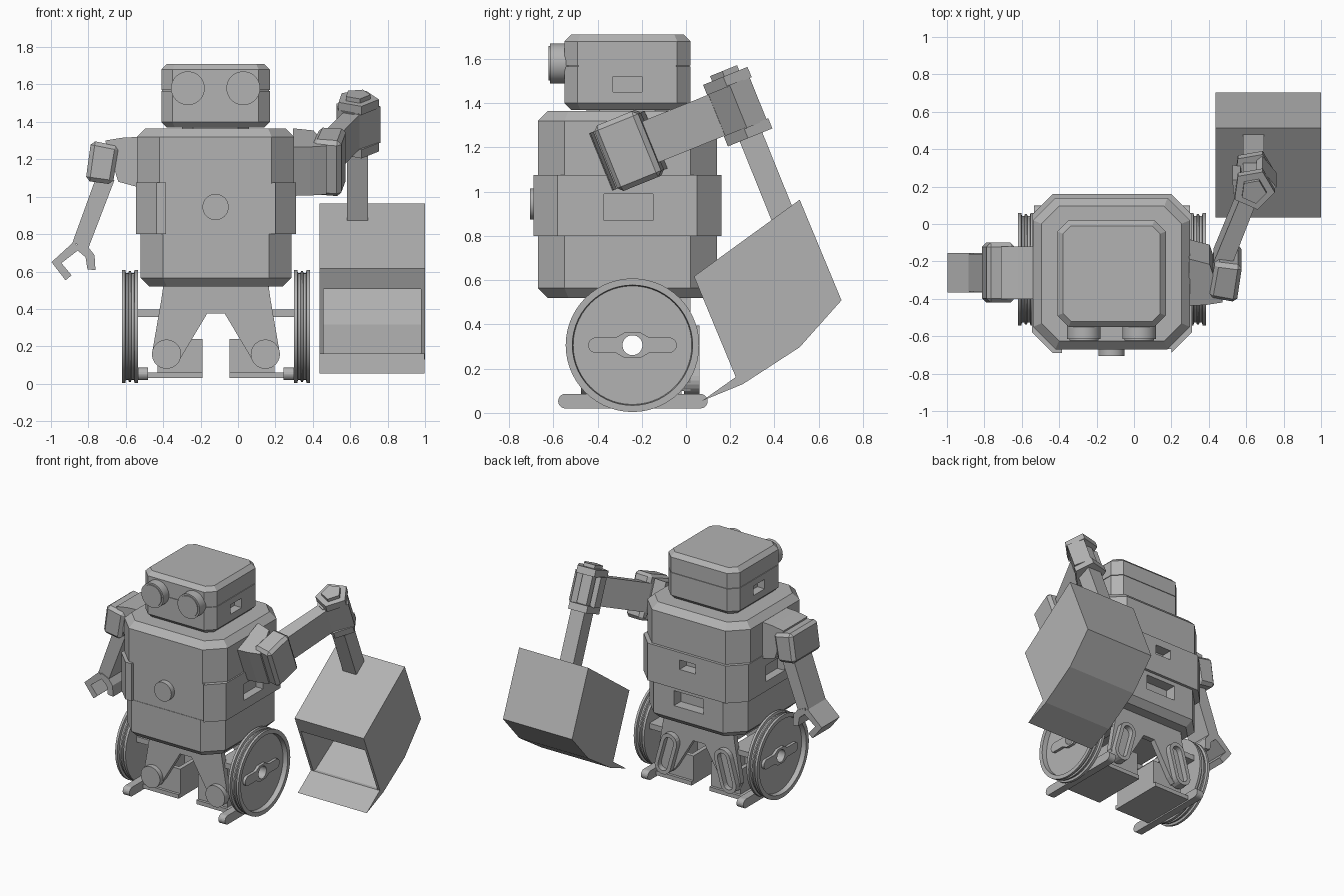
import bpy, bmesh, math
from mathutils import Matrix, Vector

if "Cube" in bpy.data.objects:
    bpy.data.objects.remove(bpy.data.objects["Cube"], do_unlink=True)

grey = bpy.data.materials.new("plain_grey")
grey.use_nodes = True
grey.diffuse_color = (0.45, 0.45, 0.45, 1)
grey.node_tree.nodes["Principled BSDF"].inputs["Base Color"].default_value = grey.diffuse_color
MID = -0.118                                   # symmetry plane of the robot
FLIP = Matrix.Translation((2 * MID, 0, 0)) @ Matrix.Scale(-1, 4, (1, 0, 0))


def finish(name, bm, smooth=False):
    bmesh.ops.recalc_face_normals(bm, faces=bm.faces)
    mesh = bpy.data.meshes.new(name)
    bm.to_mesh(mesh)
    bm.free()
    mesh.materials.append(grey)
    ob = bpy.data.objects.new(name, mesh)
    bpy.context.collection.objects.link(ob)
    if smooth:
        select(ob)
        bpy.ops.object.shade_smooth_by_angle(angle=math.radians(30))
    return ob


def select(ob):
    bpy.ops.object.select_all(action='DESELECT')
    ob.select_set(True)
    bpy.context.view_layer.objects.active = ob


def prism(name, pts, axis, lo, hi, bevel=0, smooth=False):
    """Extrude a flat outline along one axis."""
    at = {'x': lambda p, d: (d, p[0], p[1]), 'y': lambda p, d: (p[0], d, p[1]),
          'z': lambda p, d: (p[0], p[1], d)}[axis]
    bm = bmesh.new()
    a = [bm.verts.new(at(p, lo)) for p in pts]
    b = [bm.verts.new(at(p, hi)) for p in pts]
    bm.faces.new(a)
    bm.faces.new(b)
    for i in range(len(pts)):
        j = (i + 1) % len(pts)
        bm.faces.new((a[i], a[j], b[j], b[i]))
    if bevel:
        bmesh.ops.bevel(bm, geom=bm.edges[:], offset=bevel, segments=1, affect='EDGES')
    return finish(name, bm, smooth)


def box(name, x0, x1, y0, y1, z0, z1):
    return prism(name, [(x0, y0), (x1, y0), (x1, y1), (x0, y1)], 'z', z0, z1)


def capsule(p, q, r, n=10):
    p, q = Vector(p), Vector(q)
    d = q - p
    base = math.atan2(d.y, d.x)
    out = []
    for end, turn in ((q, -math.pi / 2), (p, math.pi / 2)):
        for i in range(n + 1):
            t = base + turn + math.pi * i / n
            out.append((end.x + r * math.cos(t), end.y + r * math.sin(t)))
    return out


def circle(u, v, r, n=40, turn=0):
    return [(u + r * math.cos(turn + math.tau * i / n), v + r * math.sin(turn + math.tau * i / n))
            for i in range(n)]


def octagon(x0, x1, y0, y1, c):
    return [(x0 + c, y0), (x1 - c, y0), (x1, y0 + c), (x1, y1 - c),
            (x1 - c, y1), (x0 + c, y1), (x0, y1 - c), (x0, y0 + c)]


def shell(name, x0, x1, y0, y1, c, levels):
    """Stack chamfered outlines; each level is a height and an inset."""
    bm = bmesh.new()
    rings = [[bm.verts.new((x, y, z)) for x, y in
              octagon(x0 + i, x1 - i, y0 + i, y1 - i, c - 0.586 * i)] for z, i in levels]
    bm.faces.new(rings[0])
    bm.faces.new(rings[-1])
    for a, b in zip(rings, rings[1:]):
        for k in range(8):
            bm.faces.new((a[k], a[(k + 1) % 8], b[(k + 1) % 8], b[k]))
    return finish(name, bm)


def cut(ob, cutter):
    mod = ob.modifiers.new("opening", 'BOOLEAN')
    mod.operation, mod.solver, mod.object = 'DIFFERENCE', 'EXACT', cutter
    cutter.hide_render = True
    select(ob)
    bpy.ops.object.modifier_apply(modifier=mod.name)
    bpy.data.objects.remove(cutter, do_unlink=True)


def copy(ob, matrix, name):
    new = bpy.data.objects.new(name, ob.data.copy())
    new.data.transform(matrix)
    if matrix.determinant() < 0:
        new.data.flip_normals()
    bpy.context.collection.objects.link(new)
    return new


# Head, neck and eyes
head = shell("head_lower", -0.41, 0.17, -0.55, 0.02, 0.06, [(1.37, 0.03), (1.4, 0), (1.566, 0)])
shell("head_upper", -0.41, 0.17, -0.55, 0.02, 0.06, [(1.57, 0), (1.68, 0), (1.71, 0.03)])
shell("head_seam", -0.405, 0.165, -0.545, 0.015, 0.06, [(1.56, 0), (1.575, 0)])
shell("neck", -0.3, 0.06, -0.45, -0.08, 0.06, [(1.35, 0), (1.38, 0)])
for x in (-0.41, 0.17):
    cut(head, box("slot_cutter", x - 0.06, x + 0.06, -0.33, -0.2, 1.45, 1.52))
for name, x in (("right_eye", -0.268), ("left_eye", 0.028)):
    prism(name, circle(x, 1.58, 0.09), 'y', -0.615, -0.53, smooth=True)
    prism(name + "_lens", circle(x, 1.58, 0.078), 'y', -0.622, -0.6, smooth=True)

# Torso
shell("chest", -0.54, 0.3, -0.67, 0.14, 0.12, [(1.07, 0), (1.32, 0), (1.365, 0.045)])
waist = shell("waist", -0.545, 0.31, -0.69, 0.16, 0.11, [(0.8, 0), (1.075, 0)])
hips = shell("hips", -0.52, 0.285, -0.67, 0.14, 0.12, [(0.52, 0.045), (0.565, 0), (0.8, 0)])
cut(waist, box("front_cutter", -0.385, 0.15 + 0.05, -0.75, -0.667, 0.7, 1.2))
for x in (-0.545, 0.31):
    cut(waist, box("slot_cutter", x - 0.06, x + 0.06, -0.37, -0.15, 0.87, 0.99))
cut(waist, box("slot_cutter", -0.19, -0.06, 0.08, 0.3, 0.95, 1.02))
cut(hips, box("slot_cutter", -0.24, 0.0, 0.06, 0.3, 0.66, 0.77))
prism("chest_button", circle(-0.12, 0.945, 0.07), 'y', -0.705, -0.65, smooth=True)

# Pelvis and leg plates
half = [(-0.4, 0.52), (-0.41, 0.45), (-0.46, 0.16), (-0.43, 0.1), (-0.34, 0.1),
        (-0.305, 0.14), (-0.165, 0.375)]
legs = half + [(2 * MID - x, z) for x, z in reversed(half)]
prism("front_legs", legs, 'y', -0.44, -0.4)
prism("back_legs", legs, 'y', -0.02, 0.02)
box("pelvis", -0.4, 0.165, -0.43, 0.01, 0.45, 0.53)

# Wheel turned around its axle
RIM = [(0.045, 0), (0.302, 0), (0.302, 0.018), (0.285, 0.022), (0.285, 0.034), (0.296, 0.038),
       (0.296, 0.048), (0.285, 0.052), (0.285, 0.064), (0.302, 0.068), (0.302, 0.085),
       (0.272, 0.085), (0.268, 0.05), (0.045, 0.05)]
SEG = 56
WY, WZ = -0.242, 0.306
bm = bmesh.new()
rings = [[bm.verts.new((-0.535 - d, WY + u, WZ + v)) for u, v in
          circle(0, 0, r, SEG)] for r, d in RIM]
for i, a in enumerate(rings):
    b = rings[(i + 1) % len(rings)]
    for k in range(SEG):
        j = (k + 1) % SEG
        bm.faces.new((a[k], a[j], b[j], b[k]))
wheel = finish("right_wheel", bm, True)
bar = capsule((WY - 0.165, WZ), (WY + 0.165, WZ), 0.035)
n = len(bar) // 2
bulge = [(0.075, 0.035), (0.035, 0.058), (-0.035, 0.058), (-0.075, 0.035)]
bar = (bar[:n] + [(WY + u, WZ + v) for u, v in bulge] +
       bar[n:] + [(WY - u, WZ - v) for u, v in bulge])
hub = prism("right_hub_bar", bar, 'x', -0.605, -0.575)
cut(hub, prism("hub_cutter", circle(WY, WZ, 0.045), 'x', -0.7, -0.5))

# Feet: skid, tray, walls, shelf, knob and slotted ankle
skid = prism("right_skid", capsule((-0.545, 0.053), (0.065, 0.053), 0.033), 'x', -0.535, -0.48)
tray = box("right_tray", -0.535, -0.19, -0.42, 0, 0.03, 0.06)
walls = [box("right_tray_" + n, *e, 0.05, 0.24) for n, e in (
    ("inner_wall", (-0.22, -0.19, -0.4, -0.02)), ("front_wall", (-0.4, -0.19, -0.4, -0.37)),
    ("back_wall", (-0.4, -0.19, -0.05, -0.02)), ("outer_wall", (-0.43, -0.4, -0.4, -0.02)))]
shelf = box("right_shelf", -0.54, -0.36, -0.42, -0.0, 0.357, 0.397)
knob = prism("right_knob", circle(-0.382, 0.158, 0.078), 'y', -0.475, -0.42, smooth=True)
low, top = (-0.385, 0.15), (-0.335, 0.33)
ankle = prism("right_ankle", capsule(low, top, 0.065), 'y', -0.01, 0.06)
cut(ankle, prism("ankle_cutter", capsule(low, top, 0.038), 'y', 0.02, 0.2))
for ob in [wheel, hub, skid, tray, shelf, knob, ankle] + walls:
    copy(ob, FLIP, ob.name.replace("right", "left"))

# Right arm, hanging down
PY, PZ = -0.26, 1.185
arm = [
    prism("right_shoulder", [(-0.71, 1.3), (-0.62, 1.315), (-0.53, 1.32), (-0.53, 1.05),
                             (-0.64, 1.08)], 'y', PY - 0.14, PY + 0.14),
    prism("right_elbow", [(-0.785, 1.3), (-0.635, 1.27), (-0.67, 1.065), (-0.815, 1.085)],
          'y', PY - 0.16, PY + 0.16, bevel=0.022),
    prism("right_forearm", [(-0.76, 1.1), (-0.66, 1.09), (-0.8, 0.725), (-0.885, 0.755)],
          'y', PY - 0.1, PY + 0.1),
    prism("right_outer_finger", [(-0.88, 0.757), (-0.997, 0.65), (-0.922, 0.553), (-0.89, 0.58),
                                 (-0.944, 0.645), (-0.84, 0.725)], 'y', PY - 0.105, PY + 0.105),
    prism("right_inner_finger", [(-0.86, 0.757), (-0.8, 0.73), (-0.767, 0.687), (-0.762, 0.607),
                                 (-0.805, 0.612), (-0.815, 0.676), (-0.86, 0.715)],
          'y', PY - 0.105, PY + 0.105)]

# Left arm: the same arm mirrored and swung up backwards, holding the scoop handle
pivot = Matrix.Translation((0, PY, PZ))
SWING = pivot @ Matrix.Rotation(math.radians(112), 4, 'X') @ pivot.inverted() @ FLIP
for ob in arm:
    copy(ob, SWING, ob.name.replace("right", "left"))
hx, hz = -0.875, 0.648
held = [box("scoop_handle", hx - 0.055, hx + 0.055, PY - 0.54, PY + 0.15, hz - 0.055, hz + 0.055),
        prism("upper_grip_plate", circle(hx, hz, 0.115, 5, 0.5), 'y', PY + 0.1, PY + 0.15),
        prism("grip_cap", circle(hx, hz, 0.07, 5, 0.5), 'y', PY + 0.15, PY + 0.175),
        prism("lower_grip_plate", circle(hx, hz, 0.115, 5, 0.5), 'y', PY - 0.15, PY - 0.1)]
for ob in held:
    ob.data.transform(SWING)
    ob.data.flip_normals()

# Scoop: bent sheet with two side walls
outer = [(0.072, 0.054), (0.257, 0.13), (0.514, 0.297), (0.703, 0.509), (0.514, 0.964), (0.036, 0.617)]
inner = [(0.082, 0.507), (0.1, 0.513), (0.064, 0.612), (0.503, 0.932), (0.678, 0.512),
         (0.5, 0.317), (0.25, 0.162), (0.225, 0.162)]
prism("scoop_sheet", outer + inner, 'x', 0.437, 0.998)
side = outer[1:] + [(0.225, 0.162)]
prism("scoop_right_wall", side, 'x', 0.436, 0.456)
prism("scoop_left_wall", side, 'x', 0.979, 0.999)
